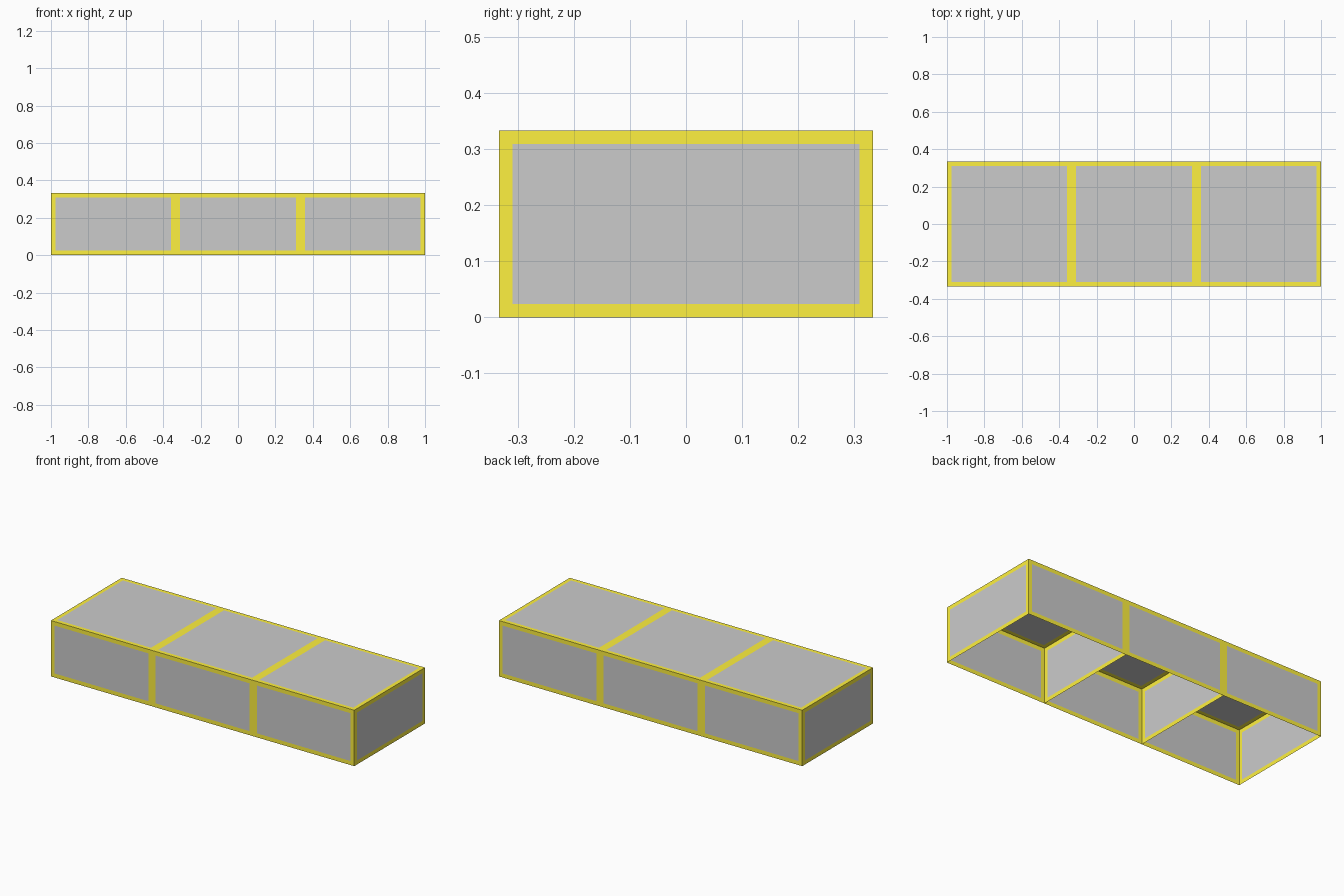
import bpy, bmesh
from mathutils import Matrix

if "Cube" in bpy.data.objects:
    bpy.data.objects.remove(bpy.data.objects["Cube"])

CELL = 2 / 3      # side of one square module
HEIGHT = 1 / 3
BORDER = 0.024    # width of the yellow edging


def material(name, color):
    m = bpy.data.materials.new(name)
    m.diffuse_color = color
    m.use_nodes = True
    m.node_tree.nodes["Principled BSDF"].inputs["Base Color"].default_value = m.diffuse_color
    return m


grey = material("grey_panel", (0.8, 0.8, 0.8, 1))
yellow = material("yellow_edging", (1.0, 0.88, 0.05, 1))


def open_box(name, x, keep_right_wall):
    """Thin-walled box, open below, every panel edged in yellow."""
    bm = bmesh.new()
    bmesh.ops.create_cube(bm, size=1, matrix=Matrix.Diagonal((CELL, CELL, HEIGHT, 1)))
    bmesh.ops.translate(bm, verts=bm.verts, vec=(x, 0, HEIGHT / 2))
    bm.normal_update()
    # no bottom; neighbouring modules share a single divider
    drop = [f for f in bm.faces
            if f.normal.z < -0.5 or (f.normal.x > 0.5 and not keep_right_wall)]
    bmesh.ops.delete(bm, geom=drop, context='FACES')
    # inset each panel and colour the rim
    panels = set(bm.faces)
    bmesh.ops.inset_individual(bm, faces=list(panels), thickness=BORDER,
                               use_even_offset=True)
    for f in bm.faces:
        f.material_index = 0 if f in panels else 1
    mesh = bpy.data.meshes.new(name)
    bm.to_mesh(mesh)
    bm.free()
    mesh.materials.append(grey)
    mesh.materials.append(yellow)
    bpy.context.collection.objects.link(bpy.data.objects.new(name, mesh))


# three modules in a row
for i, side in enumerate(("left", "middle", "right")):
    open_box(side + "_box", (i - 1) * CELL, side == "right")
